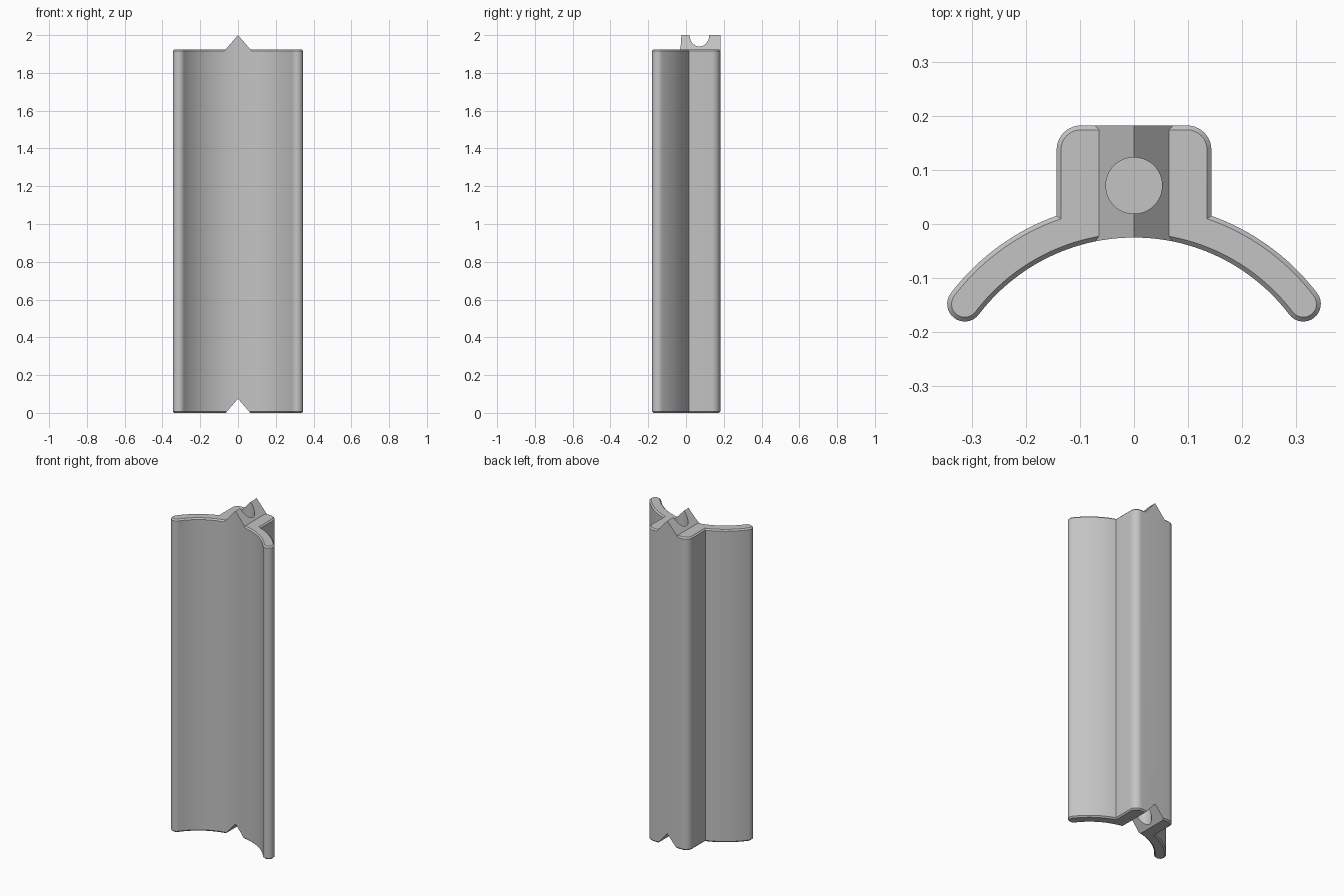
import bpy, bmesh
from math import sin, cos, radians, atan2, sqrt

cube = bpy.data.objects.get("Cube")
if cube:
    bpy.data.objects.remove(cube, do_unlink=True)

CENTRE_Y, R_IN, R_OUT = -0.385, 0.36, 0.425   # curved wings
SPAN = radians(52.8)
BLOCK_X, BLOCK_Y, CORNER = 0.143, 0.182, 0.045
BODY_TOP, TOP, CHAMFER = 1.925, 2.0, 0.008
V_WIDTH, V_HEIGHT = 0.065, 0.075
HOLE_Y, HOLE_R, HOLE_DEPTH = 0.071, 0.052, 0.14

grey = bpy.data.materials.new("plain grey")
grey.use_nodes = True
grey.diffuse_color = (0.55, 0.55, 0.55, 1)
grey.node_tree.nodes["Principled BSDF"].inputs["Base Color"].default_value = grey.diffuse_color


def arc(cx, cy, r, start, end, steps):
    """Points on an arc; angles run clockwise from +y."""
    return [(cx + r * sin(start + (end - start) * i / steps),
             cy + r * cos(start + (end - start) * i / steps)) for i in range(steps + 1)]


def profile():
    """Closed outline: right half from the inner arc out, then mirrored."""
    mid = (R_IN + R_OUT) / 2
    tip_x, tip_y = mid * sin(SPAN), CENTRE_Y + mid * cos(SPAN)
    join = atan2(BLOCK_X, sqrt(R_OUT**2 - BLOCK_X**2))
    half = arc(0, CENTRE_Y, R_IN, 0, SPAN, 32)
    half += arc(tip_x, tip_y, (R_OUT - R_IN) / 2, SPAN + radians(180), SPAN, 16)[1:]
    half += arc(0, CENTRE_Y, R_OUT, SPAN, join, 20)[1:]
    half += arc(BLOCK_X - CORNER, BLOCK_Y - CORNER, CORNER, radians(90), 0, 10)
    return half + [(-x, y) for x, y in reversed(half[1:])]


def prism(name, points, height, chamfer=0):
    """Extrude an outline of 3D points along a vector, optionally chamfering both caps."""
    bm = bmesh.new()
    base = bm.faces.new([bm.verts.new(p) for p in points])
    caps = [base]
    ext = bmesh.ops.extrude_face_region(bm, geom=[base], use_keep_orig=True)["geom"]
    caps += [f for f in ext if isinstance(f, bmesh.types.BMFace)]
    bmesh.ops.translate(bm, vec=height, verts=[v for v in ext if isinstance(v, bmesh.types.BMVert)])
    bmesh.ops.recalc_face_normals(bm, faces=bm.faces)
    if chamfer:
        bmesh.ops.bevel(bm, geom=list({e for f in caps for e in f.edges}),
                        offset=chamfer, segments=1, affect='EDGES')
    mesh = bpy.data.meshes.new(name)
    bm.to_mesh(mesh)
    bm.free()
    ob = bpy.data.objects.new(name, mesh)
    bpy.context.collection.objects.link(ob)
    mesh.materials.append(grey)
    return ob


def vee(name, base_z, apex_z):
    """Triangular bar along y, keeping the joint's slope."""
    half = V_WIDTH * (apex_z - base_z) / V_HEIGHT
    return prism(name, [(-half, -0.4, base_z), (half, -0.4, base_z), (0, -0.4, apex_z)], (0, 0.8, 0))


def hole(name, z0, z1):
    return prism(name, [(x, y, z0) for x, y in arc(0, HOLE_Y, HOLE_R, 0, radians(354.375), 63)],
                 (0, 0, z1 - z0))


def boolean(ob, tool, operation):
    mod = ob.modifiers.new(tool.name, 'BOOLEAN')
    mod.operation, mod.solver, mod.object = operation, 'EXACT', tool


outline = profile()
body = prism("body", [(x, y, 0) for x, y in outline], (0, 0, BODY_TOP), CHAMFER)
ridge = vee("top_ridge", BODY_TOP - CHAMFER, TOP)

# Cutters: ridge trimmed to the outline, V groove below, blind holes at each end
trim = prism("ridge_trim", [(x, y, 1.8) for x, y in outline], (0, 0, 0.4))
groove = vee("groove_cutter", -0.05, V_HEIGHT)
top_hole = hole("top_hole_cutter", TOP - HOLE_DEPTH, 2.1)
bottom_hole = hole("bottom_hole_cutter", -0.1, V_HEIGHT + HOLE_DEPTH - 0.075)

boolean(ridge, trim, 'INTERSECT')
boolean(ridge, top_hole, 'DIFFERENCE')
for cutter in (groove, bottom_hole, top_hole):
    boolean(body, cutter, 'DIFFERENCE')

# Apply the cuts, remove the cutters and shade smooth with sharp edges
for ob in (body, ridge):
    bpy.ops.object.select_all(action='DESELECT')
    bpy.context.view_layer.objects.active = ob
    ob.select_set(True)
    for mod in list(ob.modifiers):
        bpy.ops.object.modifier_apply(modifier=mod.name)
    bpy.ops.object.shade_smooth_by_angle(angle=radians(30))
for ob in (trim, groove, top_hole, bottom_hole):
    bpy.data.objects.remove(ob, do_unlink=True)
